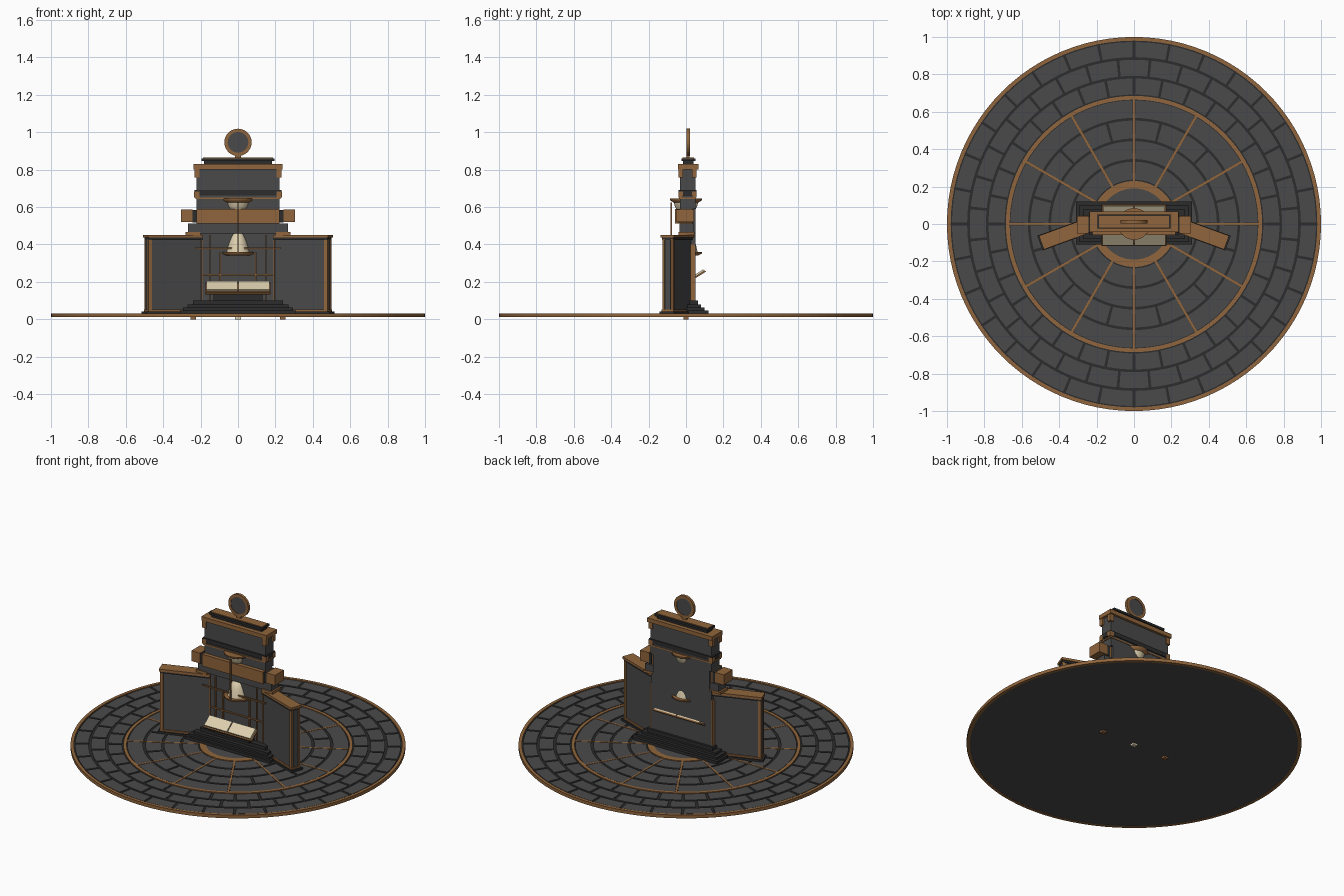
import bpy, bmesh, math
from mathutils import Matrix, Vector

if "Cube" in bpy.data.objects:
    bpy.data.objects.remove(bpy.data.objects["Cube"], do_unlink=True)


def material(name, rgb):
    m = bpy.data.materials.new(name)
    m.use_nodes = True
    m.diffuse_color = (*rgb, 1)
    m.node_tree.nodes["Principled BSDF"].inputs["Base Color"].default_value = (*rgb, 1)
    return m


STONE = material("grey stone", (0.068, 0.068, 0.068))
DARK = material("dark stone", (0.025, 0.025, 0.025))
BROWN = material("bronze brown", (0.28, 0.13, 0.045))
CREAM = material("cream", (0.72, 0.62, 0.42))


def finish(name, bm, *mats):
    bmesh.ops.recalc_face_normals(bm, faces=bm.faces)
    mesh = bpy.data.meshes.new(name)
    bm.to_mesh(mesh)
    bm.free()
    for m in mats:
        mesh.materials.append(m)
    ob = bpy.data.objects.new(name, mesh)
    bpy.context.collection.objects.link(ob)
    return ob


def box(name, mat, x, y, z, place=Matrix()):
    """Box between (low, high) pairs, moved by an optional matrix."""
    bm = bmesh.new()
    bmesh.ops.create_cube(bm, size=1)
    size = Matrix.Diagonal((x[1] - x[0], y[1] - y[0], z[1] - z[0], 1))
    mid = Matrix.Translation((sum(x) / 2, sum(y) / 2, sum(z) / 2))
    bm.transform(place @ mid @ size)
    return finish(name, bm, mat)


def pair(name, mat, x, y, z):
    """Left and right copies of a box given on the +x side."""
    box("left_" + name, mat, x, y, z)
    box("right_" + name, mat, (-x[1], -x[0]), y, z)


def sector(bm, r, a, z, steps):
    """Solid piece of a flat ring between two angles."""
    rows = []
    for i in range(steps + 1):
        t = a[0] + (a[1] - a[0]) * i / steps
        rows.append([bm.verts.new((q * math.cos(t), q * math.sin(t), h))
                     for q, h in ((r[0], z[0]), (r[1], z[0]), (r[1], z[1]), (r[0], z[1]))])
    for p, q in zip(rows, rows[1:]):
        for k in range(4):
            n = (k + 1) % 4
            bm.faces.new((p[k], p[n], q[n], q[k]))
    bm.faces.new(rows[0])
    bm.faces.new(rows[-1])


def ring(name, mat, r, z, steps=96):
    bm = bmesh.new()
    sector(bm, r, (0, math.tau), z, steps)
    bmesh.ops.remove_doubles(bm, verts=bm.verts, dist=1e-5)
    return finish(name, bm, mat)


def lathe(name, mat, profile, steps=32, smooth=True):
    """Turn (radius, height) points about the z axis."""
    bm = bmesh.new()
    verts = [bm.verts.new((r, 0, z)) for r, z in profile]
    edges = [bm.edges.new(e) for e in zip(verts, verts[1:])]
    bmesh.ops.spin(bm, geom=verts + edges, axis=(0, 0, 1), cent=(0, 0, 0),
                   angle=math.tau, steps=steps)
    bmesh.ops.remove_doubles(bm, verts=bm.verts, dist=1e-5)
    ob = finish(name, bm, mat)
    for p in ob.data.polygons:
        p.use_smooth = smooth and abs(p.normal.z) < 0.95
    return ob


# Round floor: dark joint bed with a grey underside
bed = lathe("floor_bed", DARK, [(0, 0.012), (0.985, 0.012), (0.985, 0.025), (0, 0.025)], 96, False)
bed.data.materials.append(STONE)
for p in bed.data.polygons:
    p.material_index = 1 if p.normal.z < -0.5 else 0

# Paving stones, laid in staggered rows
bm = bmesh.new()
GAP = 0.007
rows = [(0.0, 0.19, 1, 0), (0.23, 0.34, 12, 0), (0.34, 0.45, 12, 0), (0.45, 0.56, 24, 0),
        (0.56, 0.668, 12, 0), (0.685, 0.785, 32, 0), (0.785, 0.885, 32, 0.5), (0.885, 0.98, 32, 0)]
for r0, r1, count, shift in rows:
    step = math.tau / count
    g = GAP / (r0 + r1) * 2
    for i in range(count):
        a = (i + shift) * step
        if r0 > 0:
            sector(bm, (r0 + GAP, r1 - GAP), (a + g, a + step - g), (0.02, 0.029),
                   max(3, 96 // count))
finish("paving_stones", bm, STONE)
lathe("centre_stone", STONE, [(0, 0.024), (0.19, 0.024), (0.19, 0.029), (0, 0.029)], 64, False)

# Brown floor bands and spokes
ring("outer_rim", BROWN, (0.98, 1.0), (0.011, 0.032))
ring("middle_band", BROWN, (0.665, 0.685), (0.02, 0.031))
ring("inner_band", BROWN, (0.19, 0.23), (0.02, 0.031), 64)
for i in range(12):
    box("floor_spoke", BROWN, (0.225, 0.67), (-0.006, 0.006), (0.02, 0.0305),
        Matrix.Rotation(i * math.tau / 12, 4, "Z"))

# Small pegs below the floor
pair("peg", BROWN, (0.225, 0.255), (-0.013, 0.013), (0, 0.02))
box("centre_peg", CREAM, (-0.015, 0.015), (-0.013, 0.013), (0, 0.02))

# Stepped base
for w, y0, y1, z0, z1 in [(0.31, -0.11, 0.12, 0.028, 0.048), (0.295, -0.095, 0.1, 0.048, 0.062),
                          (0.27, -0.08, 0.08, 0.062, 0.078), (0.24, -0.055, 0.065, 0.078, 0.1)]:
    box("base_step", DARK, (-w, w), (y0, y1), (z0, z1))

# Tower body
box("lower_tower", STONE, (-0.22, 0.22), (-0.015, 0.05), (0.09, 0.46))
box("middle_tower", STONE, (-0.205, 0.205), (-0.03, 0.05), (0.46, 0.6))
box("upper_tower", STONE, (-0.222, 0.222), (-0.033, 0.05), (0.59, 0.81))
pair("tower_edge", BROWN, (0.215, 0.228), (0.005, 0.048), (0.1, 0.4))
box("upper_moulding", DARK, (-0.232, 0.232), (-0.04, 0.056), (0.662, 0.69))
box("moulding_line", BROWN, (-0.228, 0.228), (-0.037, 0.053), (0.643, 0.652))
for y in ((-0.041, -0.015), (0.032, 0.057)):
    pair("upper_corner", BROWN, (0.205, 0.233), y, (0.757, 0.805))
    pair("lower_corner", BROWN, (0.205, 0.234), y, (0.652, 0.684))

# Cornice and cap
box("cornice", BROWN, (-0.237, 0.237), (-0.043, 0.066), (0.802, 0.829))
box("cap_neck", DARK, (-0.183, 0.183), (-0.015, 0.04), (0.829, 0.846))
box("cap_slab", DARK, (-0.195, 0.195), (-0.024, 0.05), (0.846, 0.86))
box("cap_plate", BROWN, (-0.188, 0.188), (-0.018, 0.044), (0.857, 0.864))

# Medallion on the cap
upright = Matrix.Translation((0, 0.012, 0.946)) @ Matrix.Rotation(math.pi / 2, 4, "X")
box("medallion_stem", BROWN, (-0.015, 0.015), (0.004, 0.02), (0.86, 0.882))
ring("medallion_rim", BROWN, (0.055, 0.073), (-0.009, 0.009), 40).data.transform(upright)
lathe("medallion_face", STONE, [(0, -0.006), (0.057, -0.006), (0.057, 0.006), (0, 0.006)],
      40, False).data.transform(upright)

# Cross beam and the blocks beneath it
box("cross_beam", BROWN, (-0.222, 0.222), (-0.058, 0.035), (0.512, 0.59))
pair("beam_collar", DARK, (0.222, 0.242), (-0.045, 0.04), (0.517, 0.584))
pair("beam_end", BROWN, (0.242, 0.305), (-0.05, 0.042), (0.52, 0.588))
box("beam_seat", STONE, (-0.268, 0.268), (-0.035, 0.043), (0.462, 0.512))
pair("seat_block", BROWN, (0.2, 0.28), (-0.04, 0.046), (0.452, 0.468))

# Angled side wings
for s, side in ((1, "left"), (-1, "right")):
    place = Matrix.Translation((s * 0.326, -0.038, 0)) @ Matrix.Rotation(-s * math.radians(20), 4, "Z")

    def wing(part, mat, x, y, z):
        box(f"{side}_wing_{part}", mat, sorted((s * x[0], s * x[1])), y, z, place)

    wing("panel", STONE, (-0.135, 0.165), (-0.025, 0.025), (0.04, 0.435))
    wing("plinth", DARK, (-0.135, 0.188), (-0.042, 0.042), (0.016, 0.042))
    wing("plinth_line", BROWN, (-0.135, 0.176), (-0.034, 0.034), (0.042, 0.052))
    wing("cap", BROWN, (-0.135, 0.18), (-0.039, 0.039), (0.436, 0.452))
    wing("cap_bed", DARK, (-0.135, 0.173), (-0.033, 0.033), (0.424, 0.436))
    wing("end_core", STONE, (0.15, 0.172), (-0.016, 0.016), (0.05, 0.43))
    for y in ((-0.031, -0.019), (0.019, 0.031)):
        wing("end_post", BROWN, (0.155, 0.174), y, (0.05, 0.43))
        wing("inner_post", BROWN, (-0.135, -0.128), y, (0.05, 0.43))

# Front recess frame
box("frame_rail", BROWN, (-0.23, 0.23), (-0.046, -0.038), (0.375, 0.383))
box("lower_frame_rail", BROWN, (-0.19, 0.19), (-0.024, -0.012), (0.235, 0.242))
pair("frame_post", BROWN, (0.092, 0.1), (-0.024, -0.012), (0.1, 0.36))
pair("recess_post", BROWN, (0.147, 0.153), (-0.024, -0.012), (0.1, 0.45))

# Hourglass: sand bowl above, sand mound below, each with a round shelf
for z0, z1 in ((0.622, 0.645), (0.34, 0.36)):
    lathe("round_shelf", BROWN, [(0, z0), (0.062, z0), (0.085, z1 - 0.009), (0.085, z1), (0, z1)])
lathe("sand_bowl", CREAM, [(0, 0.555), (0.025, 0.56), (0.045, 0.578), (0.06, 0.605), (0.065, 0.625), (0, 0.625)])
lathe("sand_mound", CREAM, [(0, 0.36), (0.062, 0.36), (0.055, 0.39), (0.045, 0.42), (0.03, 0.455), (0, 0.47)])
box("hourglass_rod", BROWN, (-0.004, 0.004), (-0.082, -0.074), (0.355, 0.625))

# Open book on the front rest
tilt = Matrix.Translation((0, -0.078, 0.172)) @ Matrix.Rotation(math.radians(38), 4, "X")
box("book_rest", BROWN, (-0.175, 0.175), (-0.04, 0.04), (-0.014, -0.004), tilt)
box("book_rest_lip", BROWN, (-0.175, 0.175), (-0.046, -0.038), (-0.014, 0.004), tilt)
box("book_rest_support", DARK, (-0.13, 0.13), (-0.07, -0.01), (0.1, 0.14))
for x in ((-0.168, -0.003), (0.003, 0.168)):
    box("book_page", CREAM, x, (-0.036, 0.036), (-0.004, 0.012), tilt)

# Slanted ledge on the back
slope = Matrix.Translation((0, 0.076, 0.246)) @ Matrix.Rotation(math.radians(32), 4, "X")
box("back_ledge", BROWN, (-0.175, 0.175), (-0.032, 0.03), (-0.009, 0), slope)
for x in ((-0.165, -0.003), (0.003, 0.165)):
    box("back_page", CREAM, x, (-0.028, 0.026), (0, 0.009), slope)
